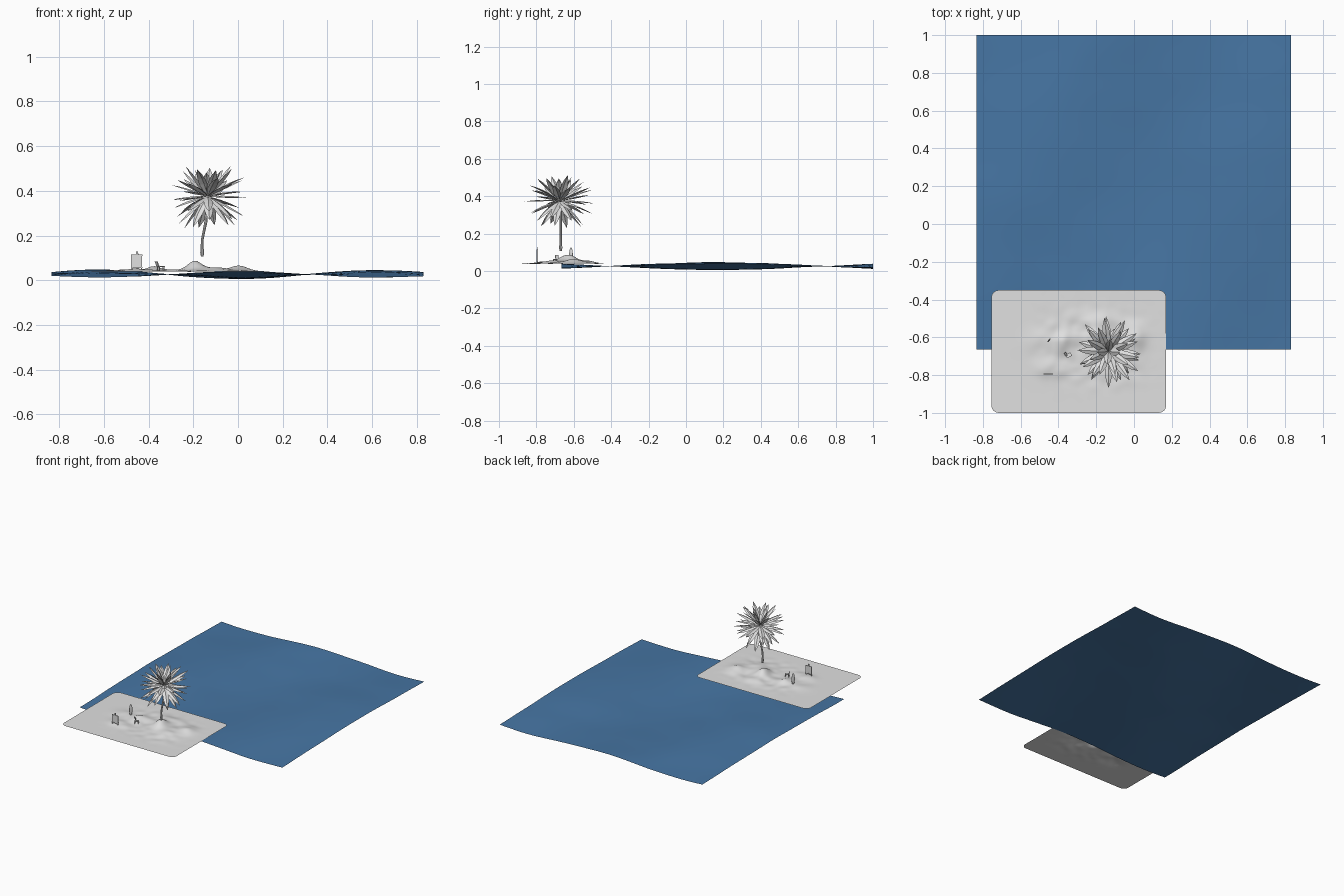
import bpy, bmesh, math, random
from mathutils import Vector, Matrix, noise

cube = bpy.data.objects.get("Cube")
if cube:
    bpy.data.objects.remove(cube, do_unlink=True)
random.seed(4)


def material(name, rgb):
    m = bpy.data.materials.new(name)
    m.use_nodes = True
    m.diffuse_color = (*rgb, 1)
    m.node_tree.nodes["Principled BSDF"].inputs["Base Color"].default_value = (*rgb, 1)
    return m


WATER = material("sea blue", (0.062, 0.18, 0.37))
GREY = material("pale grey", (0.75, 0.75, 0.75))


def finish(name, bm, mat, smooth=True):
    mesh = bpy.data.meshes.new(name)
    bm.to_mesh(mesh)
    bm.free()
    mesh.materials.append(mat)
    ob = bpy.data.objects.new(name, mesh)
    bpy.context.collection.objects.link(ob)
    if smooth:
        bpy.ops.object.select_all(action='DESELECT')
        ob.select_set(True)
        bpy.context.view_layer.objects.active = ob
        bpy.ops.object.shade_smooth_by_angle(angle=math.radians(40))
    return ob


def sheet(cx, cy, w, d, nx, ny, height, shape=lambda x, y: (x, y)):
    bm = bmesh.new()
    bmesh.ops.create_grid(bm, x_segments=nx, y_segments=ny, size=0.5)
    for v in bm.verts:
        x, y = shape(v.co.x * w, v.co.y * d)
        v.co = (cx + x, cy + y, height(cx + x, cy + y))
    return bm


# Rolling sea
def wave(x, y):
    swell = -0.02 * math.cos(math.pi * x / 0.62) * math.cos(math.pi * (y - 0.17) / 1.15)
    return 0.026 + swell + 0.003 * noise.noise(Vector((x * 4, y * 4, 1)))


finish("sea", sheet(-0.002, 0.167, 1.665, 1.665, 48, 48, wave), WATER)

# Sand: flat plate with rounded corners and low dunes (x, y, height, radius x, radius y)
DUNES = [(-0.19, -0.63, 0.045, 0.05, 0.06), (-0.37, -0.62, 0.022, 0.05, 0.05),
         (0.0, -0.60, 0.024, 0.06, 0.06), (-0.10, -0.70, 0.016, 0.09, 0.07),
         (-0.45, -0.76, 0.012, 0.07, 0.05), (-0.20, -0.52, 0.014, 0.10, 0.04),
         (-0.50, -0.62, 0.008, 0.08, 0.06)]


def dune(x, y):
    z = 0.04
    for px, py, h, rx, ry in DUNES:
        z += h * math.exp(-((x - px) / rx) ** 2 - ((y - py) / ry) ** 2)
    mask = math.exp(-((x + 0.22) / 0.27) ** 4 - ((y + 0.65) / 0.2) ** 4)
    return z + mask * 0.008 * noise.noise(Vector((x * 16, y * 16, 3)))


def rounded(x, y, hw=0.4625, hd=0.325, r=0.04):
    ox, oy = abs(x) - (hw - r), abs(y) - (hd - r)
    if ox > 0 and oy > 0:
        k = max(ox, oy) / math.hypot(ox, oy)
        x = math.copysign(hw - r + ox * k, x)
        y = math.copysign(hd - r + oy * k, y)
    return x, y


finish("sand_island", sheet(-0.2925, -0.675, 0.925, 0.65, 92, 66, dune, rounded), GREY)

# Palm trunk: bent tapering tube with a swollen foot
TRUNK = [(-0.160, 0.107, 0.006), (-0.160, 0.125, 0.009), (-0.161, 0.15, 0.006),
         (-0.160, 0.18, 0.006), (-0.153, 0.215, 0.006), (-0.144, 0.26, 0.007),
         (-0.14, 0.31, 0.007), (-0.14, 0.37, 0.008)]
bm = bmesh.new()
rings = []
for x, z, r in TRUNK:
    rings.append([bm.verts.new((x + r * math.cos(a), -0.67 + r * math.sin(a), z))
                  for a in [math.tau * i / 8 for i in range(8)]])
for low, high in zip(rings, rings[1:]):
    for i in range(8):
        j = (i + 1) % 8
        bm.faces.new((low[i], low[j], high[j], high[i]))
bm.faces.new(rings[0][::-1])
bm.faces.new(rings[-1])
finish("palm_trunk", bm, GREY)

# Palm crown: folded, drooping pointed leaves spread in tiers
CROWN = Vector((-0.135, -0.675, 0.375))
WIDTHS = (0.003, 0.013, 0.020, 0.019, 0.013, 0.0)


def leaf(bm, yaw, pitch, length, droop):
    p, prev = CROWN.copy(), None
    side = Vector((-math.sin(yaw), math.cos(yaw), 0))
    step = length / (len(WIDTHS) - 1)
    for i, w in enumerate(WIDTHS):
        a = pitch - droop * i / len(WIDTHS)
        d = Vector((math.cos(a) * math.cos(yaw), math.cos(a) * math.sin(yaw), math.sin(a)))
        up = d.cross(side)
        row = [bm.verts.new(p + side * w * s - up * (w * 0.35 * abs(s))) for s in (-1, 0, 1)]
        if prev:
            for k in (0, 1):
                bm.faces.new((prev[k], row[k], row[k + 1], prev[k + 1]))
        prev = row
        p = p + d * step


bm = bmesh.new()
TIERS = [(75, 4, 0.135), (52, 8, 0.170), (30, 10, 0.185), (8, 11, 0.180),
         (-15, 10, 0.180), (-36, 9, 0.175)]
for t, (pitch, count, length) in enumerate(TIERS):
    for i in range(count):
        leaf(bm, math.tau * (i + 0.37 * t) / count + random.uniform(-0.15, 0.15),
             math.radians(pitch + random.uniform(-8, 8)),
             length * random.uniform(0.92, 1.08), random.uniform(0.25, 0.6))
bmesh.ops.remove_doubles(bm, verts=bm.verts, dist=0.00005)
bmesh.ops.recalc_face_normals(bm, faces=[])
finish("palm_leaves", bm, GREY, smooth=False)


# Beach props
def box(name, loc, size, rot=(0, 0, 0)):
    bpy.ops.mesh.primitive_cube_add(size=1, location=loc, rotation=rot)
    ob = bpy.context.object
    ob.name = name
    ob.scale = size
    ob.data.materials.append(GREY)
    return ob


# Notice board with slats, posts and a top knob
box("board_panel", (-0.453, -0.795, 0.082), (0.044, 0.004, 0.052))
box("board_top_rail", (-0.453, -0.795, 0.111), (0.050, 0.006, 0.006))
box("board_bottom_rail", (-0.453, -0.795, 0.057), (0.050, 0.006, 0.005))
for s in (-1, 1):
    box("board_post", (-0.453 + s * 0.022, -0.795, 0.08), (0.005, 0.006, 0.065))
box("board_knob", (-0.452, -0.795, 0.121), (0.008, 0.004, 0.016))

# Surfboard standing upright in the sand
bpy.ops.mesh.primitive_uv_sphere_add(segments=16, ring_count=10, location=(-0.45, -0.615, 0.085),
                                     rotation=(0, 0, math.radians(-35)))
board = bpy.context.object
board.name = "surfboard"
board.scale = (0.004, 0.012, 0.042)
board.data.materials.append(GREY)
bpy.ops.object.shade_smooth_by_angle()

# Small beach chair
TURN = math.radians(30)
box("chair_seat", (-0.345, -0.695, 0.062), (0.03, 0.02, 0.004), (0, 0, TURN))
box("chair_back", (-0.362, -0.690, 0.073), (0.004, 0.02, 0.024), (0, -0.4, TURN))
for sx in (-1, 1):
    for sy in (-1, 1):
        offset = Matrix.Rotation(TURN, 3, 'Z') @ Vector((sx * 0.012, sy * 0.008, 0))
        box("chair_leg", Vector((-0.345, -0.695, 0.054)) + offset, (0.003, 0.003, 0.02), (0, 0, TURN))
